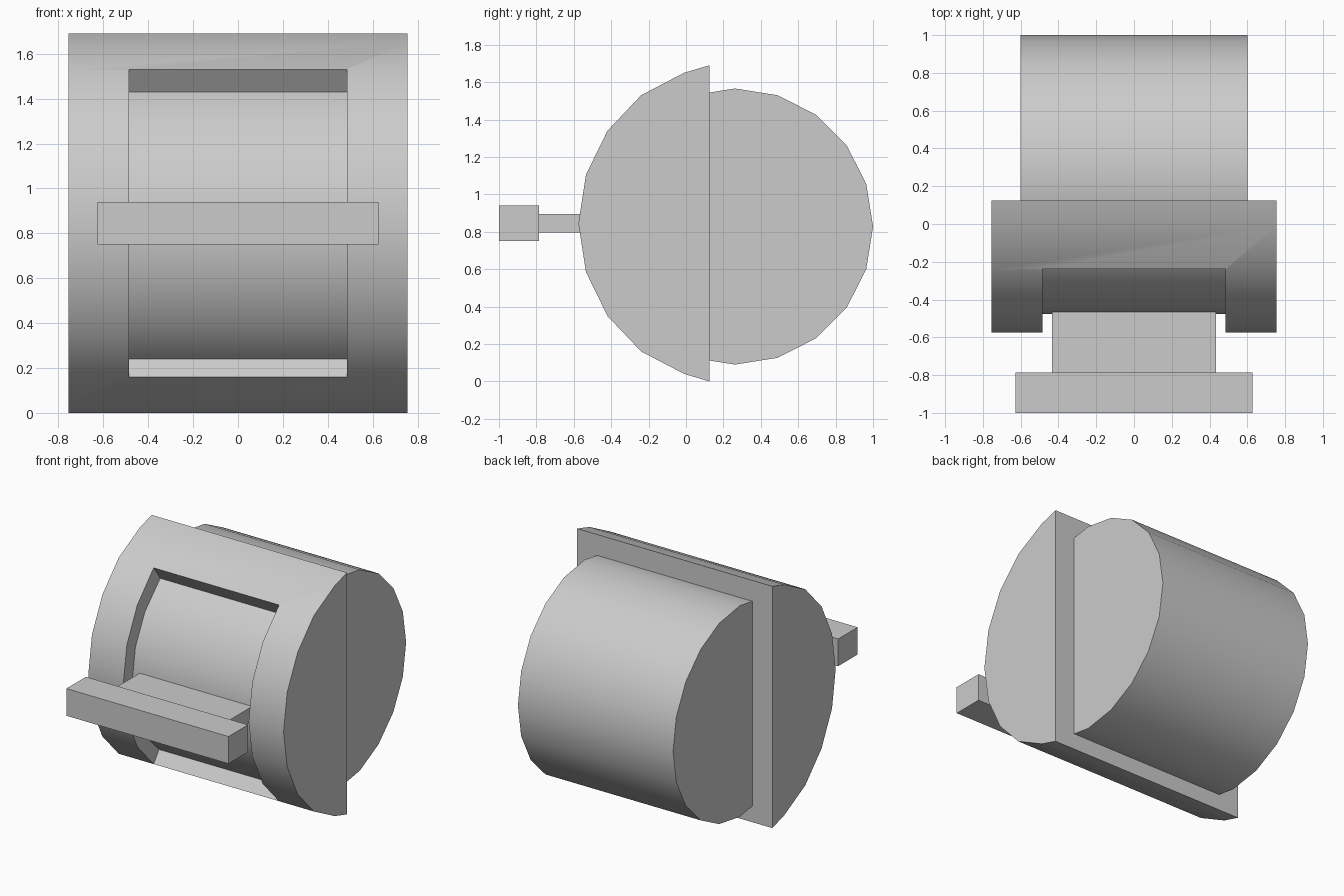
import bpy, bmesh
from math import cos, sin, radians

if "Cube" in bpy.data.objects:
    bpy.data.objects.remove(bpy.data.objects["Cube"])


def extrude_x(name, profile, half):
    """Extrude a (y, z) profile symmetrically along x."""
    bm = bmesh.new()
    face = bm.faces.new([bm.verts.new((-half, y, z)) for y, z in profile])
    out = bmesh.ops.extrude_face_region(bm, geom=[face])
    verts = [v for v in out["geom"] if isinstance(v, bmesh.types.BMVert)]
    bmesh.ops.translate(bm, verts=verts, vec=(2 * half, 0, 0))
    bmesh.ops.recalc_face_normals(bm, faces=bm.faces)
    mesh = bpy.data.meshes.new(name)
    bm.to_mesh(mesh)
    bm.free()
    obj = bpy.data.objects.new(name, mesh)
    bpy.context.collection.objects.link(obj)
    return obj


def activate(obj):
    bpy.ops.object.select_all(action='DESELECT')
    obj.select_set(True)
    bpy.context.view_layer.objects.active = obj


def arc(cy, cz, r, angles):
    return [(cy - r * cos(radians(a)), cz + r * sin(radians(a))) for a in angles]


def box_profile(y0, y1, z0, z1):
    return [(y0, z0), (y1, z0), (y1, z1), (y0, z1)]


# Front housing: half-round shell with a flat back
MID = 0.845
upper = [(0.125, 1.69), (-0.01, 1.65), (-0.24, 1.53), (-0.42, 1.34), (-0.535, 1.105)]
lower = [(y, 2 * MID - z) for y, z in reversed(upper)]
housing = extrude_x("housing", upper + [(-0.575, MID)] + lower, 0.755)

# Window opening cut radially through the housing
steps = [-54, -36, -18, 0, 18, 36, 54]
window = arc(0.26, MID, 0.71, steps) + arc(0.26, MID, 1.1, steps[::-1])
cutter = extrude_x("window_cutter", window, 0.485)
cutter.hide_render = True
mod = housing.modifiers.new("window", 'BOOLEAN')
mod.operation = 'DIFFERENCE'
mod.solver = 'EXACT'
mod.object = cutter
activate(housing)
bpy.ops.object.modifier_apply(modifier=mod.name)
bpy.data.objects.remove(cutter)

# Twenty-sided drum, visible behind the housing and through the window
drum = extrude_x("drum", arc(0.262, 0.828, 0.738, range(0, 360, 18)), 0.6)

for obj in (housing, drum):
    activate(obj)
    bpy.ops.object.shade_smooth_by_angle(angle=radians(30))

# Handle: flat stem and wider grip bar
extrude_x("handle_stem", box_profile(-0.785, -0.44, 0.795, 0.895), 0.435)
extrude_x("handle_grip", box_profile(-1.0, -0.785, 0.75, 0.94), 0.627)
